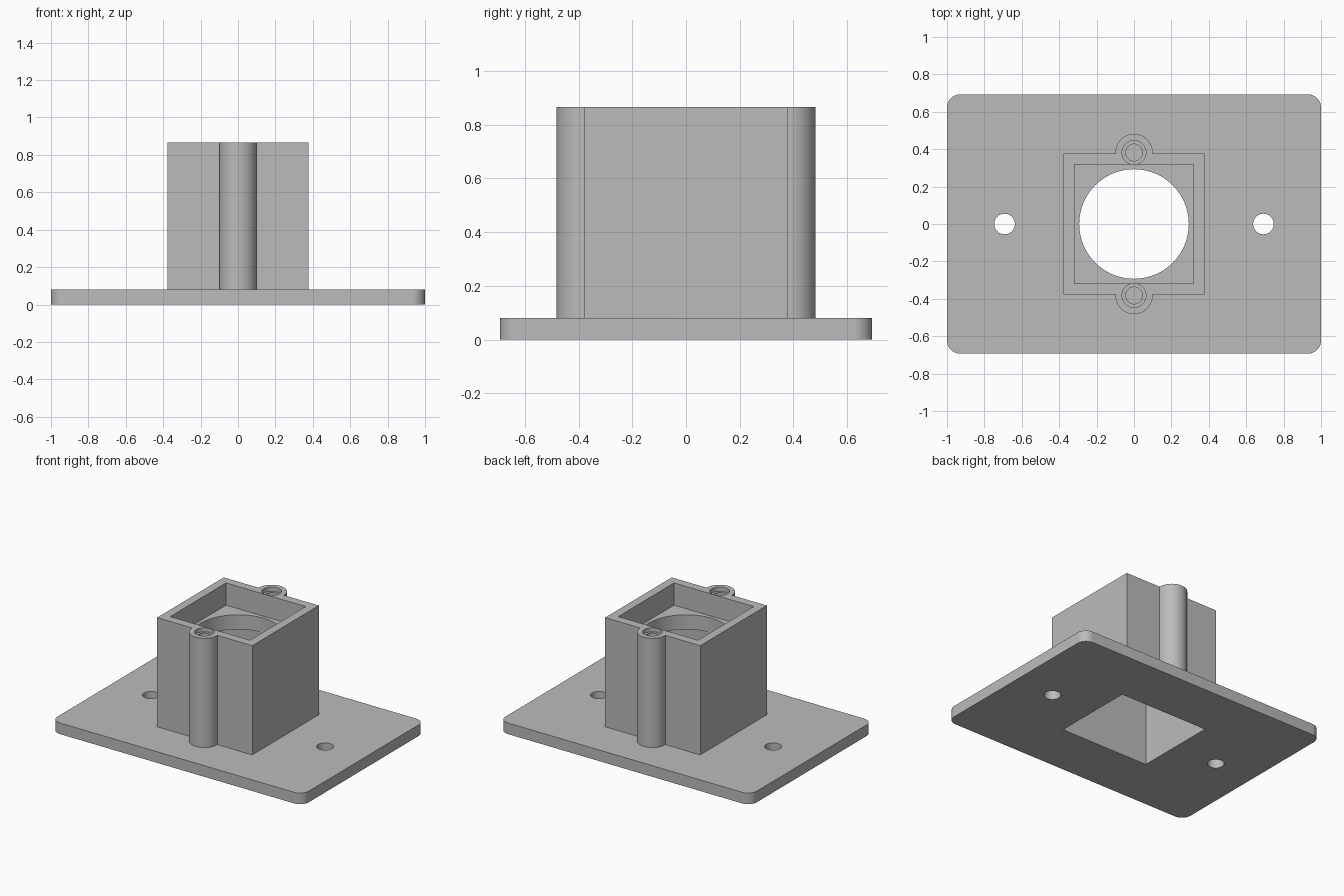
import bpy
import bmesh
from math import cos, sin, pi

cube = bpy.data.objects.get("Cube")
if cube:
    bpy.data.objects.remove(cube, do_unlink=True)

grey = bpy.data.materials.new("plain grey")
grey.use_nodes = True
colour = (0.5, 0.5, 0.5, 1)
grey.diffuse_color = colour
grey.node_tree.nodes["Principled BSDF"].inputs["Base Color"].default_value = colour


def prism(name, outline, z0, z1):
    """Extrude a closed outline from z0 up to z1."""
    bm = bmesh.new()
    face = bm.faces.new([bm.verts.new((x, y, z0)) for x, y in outline])
    top = bmesh.ops.extrude_face_region(bm, geom=[face])["geom"]
    verts = [v for v in top if isinstance(v, bmesh.types.BMVert)]
    bmesh.ops.translate(bm, verts=verts, vec=(0, 0, z1 - z0))
    bmesh.ops.recalc_face_normals(bm, faces=bm.faces)
    mesh = bpy.data.meshes.new(name)
    bm.to_mesh(mesh)
    bm.free()
    mesh.materials.append(grey)
    obj = bpy.data.objects.new(name, mesh)
    bpy.context.collection.objects.link(obj)
    return obj


def rect(hx, hy):
    return [(-hx, -hy), (hx, -hy), (hx, hy), (-hx, hy)]


def circle(r, x=0, y=0, n=64):
    return [(x + r * cos(2 * pi * i / n), y + r * sin(2 * pi * i / n)) for i in range(n)]


def rounded_rect(hx, hy, r, n=12):
    points = []
    for k, (sx, sy) in enumerate([(1, 1), (-1, 1), (-1, -1), (1, -1)]):
        for i in range(n + 1):
            a = (k + i / n) * pi / 2
            points.append((sx * (hx - r) + r * cos(a), sy * (hy - r) + r * sin(a)))
    return points


def combine(target, tool, operation):
    """Apply a boolean, then discard the tool."""
    mod = target.modifiers.new(operation.lower(), 'BOOLEAN')
    mod.operation = operation
    mod.solver = 'EXACT'
    mod.object = tool
    bpy.context.view_layer.objects.active = target
    bpy.ops.object.modifier_apply(modifier=mod.name)
    bpy.data.objects.remove(tool, do_unlink=True)


PLATE_TOP, TOP = 0.08, 0.865
POCKET_FLOOR, CAVITY_TOP = 0.705, 0.6
BOSS_Y, HOLE_X = 0.382, 0.692

# Mounting plate, square housing and screw bosses form one solid
body = prism("flanged_housing", rounded_rect(1, 0.693, 0.07), 0, PLATE_TOP)
combine(body, prism("housing", rect(0.378, 0.378), PLATE_TOP / 2, TOP), 'UNION')
for side in (-1, 1):
    boss = prism("screw_boss", circle(0.1, 0, side * BOSS_Y), PLATE_TOP / 2, TOP)
    combine(body, boss, 'UNION')

# Top pocket, round opening in the shelf, and rectangular cavity below
cutters = [
    prism("pocket_cutter", rect(0.317, 0.317), POCKET_FLOOR, 1),
    prism("opening_cutter", circle(0.293), CAVITY_TOP - 0.05, POCKET_FLOOR + 0.05),
    prism("cavity_cutter", rect(0.35, 0.298), -0.1, CAVITY_TOP),
]
# Plate fixing holes and stepped blind holes in the bosses
for side in (-1, 1):
    cutters += [
        prism("fixing_hole_cutter", circle(0.055, side * HOLE_X, 0, 48), -0.1, 0.2),
        prism("counterbore_cutter", circle(0.064, 0, side * BOSS_Y, 48), TOP - 0.03, 1),
        prism("screw_hole_cutter", circle(0.045, 0, side * BOSS_Y, 48), TOP - 0.3, 1),
    ]
for cutter in cutters:
    combine(body, cutter, 'DIFFERENCE')

bpy.ops.object.select_all(action='DESELECT')
body.select_set(True)
bpy.context.view_layer.objects.active = body
bpy.ops.object.shade_smooth_by_angle(angle=pi / 6)
